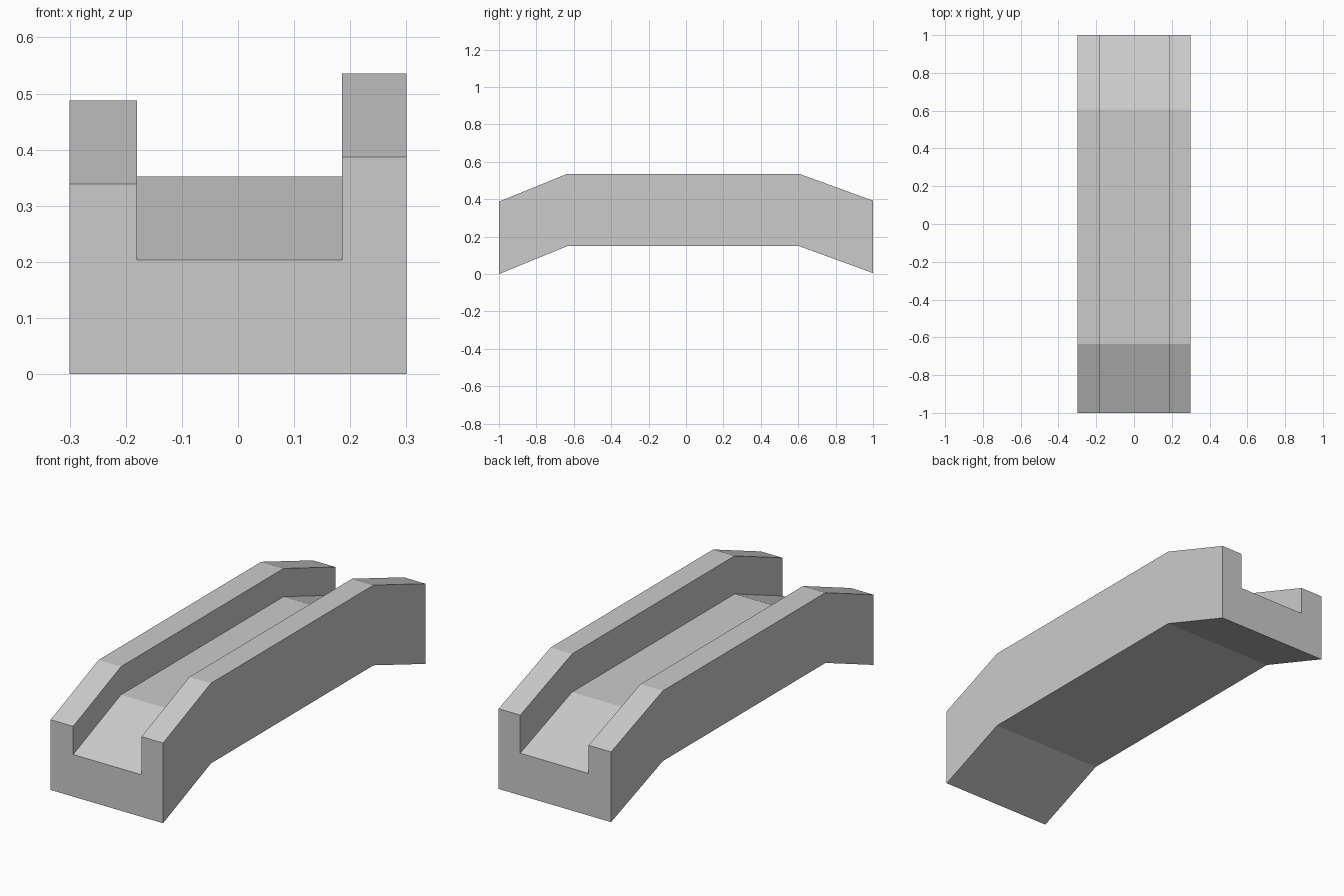
import bpy
import bmesh

cube = bpy.data.objects.get("Cube")
if cube:
    bpy.data.objects.remove(cube, do_unlink=True)

# Single plain grey material
grey = bpy.data.materials.new("light grey")
grey.use_nodes = True
colour = (0.6, 0.6, 0.6, 1)
grey.diffuse_color = colour
grey.node_tree.nodes["Principled BSDF"].inputs["Base Color"].default_value = colour

# Channel cross-section (x, z): deck between a low and a high parapet
section = [(-0.3, 0), (0.3, 0), (0.3, 0.387), (0.185, 0.387),
           (0.185, 0.203), (-0.18, 0.203), (-0.18, 0.339), (-0.3, 0.339)]

# Stations along the bridge (y, rise): ramp up, level span, ramp down
stations = [(-1, 0), (-0.635, 0.149), (0.605, 0.149), (1, 0.005)]

# Sweep the section through the stations, then close both ends
bm = bmesh.new()
rings = [[bm.verts.new((x, y, z + rise)) for x, z in section]
         for y, rise in stations]
for near, far in zip(rings, rings[1:]):
    for i in range(len(section)):
        j = (i + 1) % len(section)
        bm.faces.new((near[i], near[j], far[j], far[i]))
bm.faces.new(rings[0])
bm.faces.new(rings[-1])
bmesh.ops.recalc_face_normals(bm, faces=bm.faces)

mesh = bpy.data.meshes.new("bridge_channel")
bm.to_mesh(mesh)
bm.free()
mesh.materials.append(grey)
bridge = bpy.data.objects.new("bridge_channel", mesh)
bpy.context.collection.objects.link(bridge)
